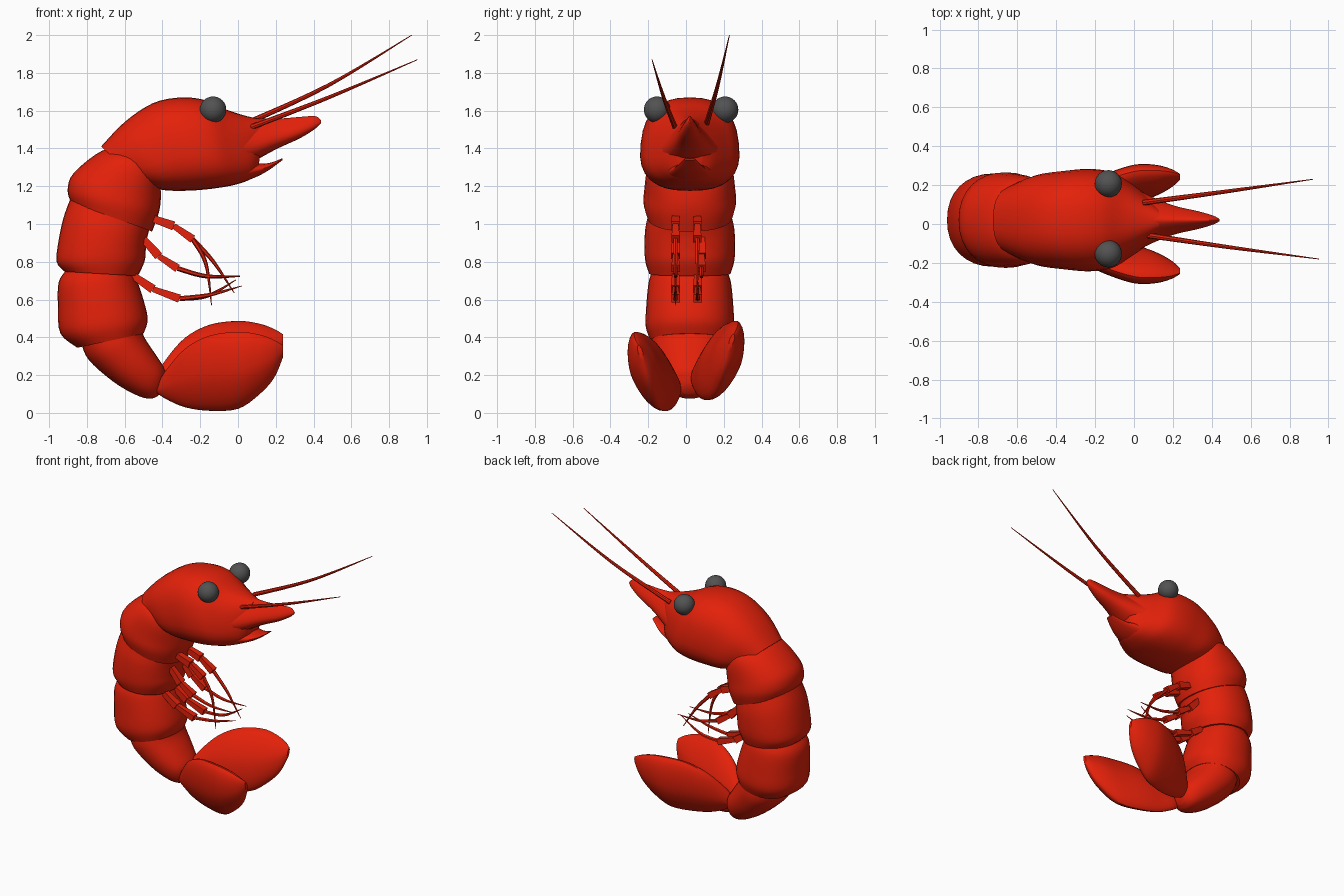
import bpy, bmesh, math
from mathutils import Vector

if "Cube" in bpy.data.objects:
    bpy.data.objects.remove(bpy.data.objects["Cube"])

YC = 0.02  # body mid plane


def material(name, rgb):
    m = bpy.data.materials.new(name)
    m.diffuse_color = (*rgb, 1)
    m.use_nodes = True
    m.node_tree.nodes["Principled BSDF"].inputs["Base Color"].default_value = m.diffuse_color
    return m


RED = material("shell red", (0.77, 0.015, 0.003))
GREY = material("eye grey", (0.085, 0.085, 0.085))


def finish(name, bm, mat, angle=40):
    bmesh.ops.recalc_face_normals(bm, faces=bm.faces)
    me = bpy.data.meshes.new(name)
    bm.to_mesh(me)
    bm.free()
    ob = bpy.data.objects.new(name, me)
    bpy.context.collection.objects.link(ob)
    me.materials.append(mat)
    bpy.ops.object.select_all(action='DESELECT')
    ob.select_set(True)
    bpy.context.view_layer.objects.active = ob
    if angle:
        bpy.ops.object.shade_smooth_by_angle(angle=math.radians(angle))
    return ob


def catmull(a, b, c, d, t):
    return 0.5 * (2 * b + (c - a) * t + (2 * a - 5 * b + 4 * c - d) * t * t
                  + (3 * b - a - 3 * c + d) * t ** 3)


def loft(name, secs, n=32, steps=4, power=2.0, skew=0.0, mat=RED, angle=40):
    """Skin of superellipse sections (centre, up, side), smoothed along the length."""
    rows = []
    for i in range(len(secs) - 1):
        q = [secs[max(0, min(len(secs) - 1, j))] for j in (i - 1, i, i + 1, i + 2)]
        for s in range(steps):
            rows.append([catmull(*(p[k] for p in q), s / steps) for k in range(3)])
    rows.append(secs[-1])
    bm = bmesh.new()
    rings = []
    for c, u, v in rows:
        ring = []
        for k in range(n):
            a = 2 * math.pi * k / n
            cu, sv = math.cos(a), math.sin(a)
            cu = math.copysign(abs(cu) ** (2 / power), cu)
            sv = math.copysign(abs(sv) ** (2 / power), sv) * (1 - skew * cu)
            ring.append(bm.verts.new(c + u * cu + v * sv))
        rings.append(ring)
    for r, s in zip(rings, rings[1:]):
        for k in range(n):
            bm.faces.new((r[k], r[(k + 1) % n], s[(k + 1) % n], s[k]))
    bm.faces.new(rings[0])
    bm.faces.new(rings[-1])
    return finish(name, bm, mat, angle)


def body(name, data, **kw):
    """Sections given as outer x, z, inner x, z, half width."""
    secs = []
    for ox, oz, ix, iz, w in data:
        o, i = Vector((ox, YC, oz)), Vector((ix, YC, iz))
        secs.append(((o + i) / 2, (o - i) / 2, Vector((0, w, 0))))
    return loft(name, secs, **kw)


# Head shell, pointed snout and lower jaw
body("head_shell", [
    (-.725, 1.41, -.50, 1.21, .18), (-.60, 1.54, -.40, 1.18, .232),
    (-.45, 1.64, -.28, 1.176, .252), (-.30, 1.67, -.18, 1.182, .26),
    (-.17, 1.655, -.08, 1.195, .243), (-.06, 1.605, 0, 1.212, .19),
    (.05, 1.57, .08, 1.245, .125), (.13, 1.555, .11, 1.30, .07)],
    power=2.55, skew=0.1)
body("snout", [
    (-.10, 1.60, -.04, 1.29, .19), (.05, 1.565, .06, 1.32, .125),
    (.20, 1.558, .20, 1.395, .07), (.33, 1.567, .33, 1.455, .042),
    (.41, 1.571, .41, 1.505, .02), (.44, 1.548, .44, 1.535, .005)],
    n=24, skew=0.5)
body("lower_jaw", [
    (-.05, 1.36, -.03, 1.205, .16), (.08, 1.325, .08, 1.242, .105),
    (.16, 1.322, .16, 1.283, .07), (.235, 1.348, .235, 1.338, .03)], n=24)

# Curled body rings
body("body_ring_1", [
    (-.60, 1.40, -.42, 1.30, .19), (-.72, 1.388, -.41, 1.20, .225),
    (-.87, 1.27, -.41, 1.11, .24), (-.902, 1.18, -.425, 1.04, .245),
    (-.885, 1.115, -.455, .96, .225)], power=2.2)
body("body_ring_2", [
    (-.885, 1.14, -.465, .985, .215), (-.925, 1.03, -.48, .93, .235),
    (-.952, .90, -.488, .865, .24), (-.96, .80, -.495, .80, .235),
    (-.92, .748, -.53, .725, .215)], power=2.2)
body("body_ring_3", [
    (-.91, .755, -.55, .735, .20), (-.95, .69, -.53, .69, .218),
    (-.953, .56, -.495, .58, .23), (-.94, .42, -.478, .49, .233),
    (-.85, .345, -.50, .42, .205)], power=2.2)
body("tail_ring", [
    (-.83, .37, -.51, .44, .20), (-.79, .28, -.49, .39, .20),
    (-.66, .165, -.43, .30, .17), (-.54, .095, -.39, .235, .13),
    (-.46, .075, -.385, .18, .085), (-.41, .10, -.388, .15, .04)], power=2.2)

# Tail fan: two thick leaves leaning outward
for side, lift, label in ((-1, 0, "near"), (1, .058, "far")):
    leaf = []
    for x, z, h, y, t in (
            (-.43, .125, .02, .05, .015), (-.38, .15, .08, .07, .04),
            (-.28, .185, .16, .117, .065), (-.15, .21, .205, .16, .084),
            (0, .225, .21, .205, .088), (.11, .255, .165, .224, .072),
            (.19, .285, .105, .235, .042), (.237, .325, .035, .242, .012)):
        leaf.append((Vector((x, side * y, z + lift)),
                     Vector((0, side * .31, .97)) * h,
                     Vector((0, -.95, side * .31)) * t))
    loft("tail_fan_" + label, leaf, n=28, power=1.7)

# Eyes
for s, label in ((-1, "near"), (1, "far")):
    bm = bmesh.new()
    bmesh.ops.create_uvsphere(bm, u_segments=32, v_segments=16, radius=.07)
    bmesh.ops.translate(bm, verts=bm.verts, vec=(-.132, YC + .007 + s * .18, 1.605))
    finish("eye_" + label, bm, GREY)


def tube(name, pts, radii, n=8, steps=6, angle=40):
    """Tapered rod through points."""
    p = [Vector(q) for q in pts]
    secs = []
    for i, c in enumerate(p):
        d = (p[min(i + 1, len(p) - 1)] - p[max(i - 1, 0)]).normalized()
        v = Vector((0, 1, 0))
        v = (v - d * v.dot(d)).normalized()
        secs.append((c, d.cross(v) * radii[i], v * radii[i]))
    return loft(name, secs, n=n, steps=steps, angle=angle)


# Feelers
tube("feeler_far", [(.05, .11, 1.535), (.48, .168, 1.735), (.92, .23, 2.0)], (.015, .010, .002))
tube("feeler_near", [(.05, -.055, 1.505), (.48, -.118, 1.67), (.95, -.18, 1.87)], (.015, .010, .002))


def prism(name, a, b, y, r0, r1):
    """Four sided limb piece, square to the y axis."""
    a, b = Vector((a[0], y, a[1])), Vector((b[0], y, b[1]))
    d = (b - a).normalized()
    u, v = d.cross(Vector((0, 1, 0))), Vector((0, 1, 0))
    loft(name, [(c, (u + v) * r, (u - v) * r) for c, r in ((a, r0), (b, r1))],
         n=4, steps=1, angle=0)


# Three pairs of legs: two blocky pieces and a thin curved end
LEGS = (
    ((-.47, 1.035), (-.34, .99), (-.24, .92), ((-.17, .79), (-.14, .57)), ((-.13, .80), (-.02, .635)), .06),
    ((-.50, .92), (-.42, .83), (-.32, .765), ((-.17, .725), (.01, .725)), ((-.17, .722), (.01, .722)), .082),
    ((-.56, .73), (-.45, .655), (-.31, .605), ((-.15, .625), (.02, .672)), ((-.16, .62), (-.01, .705)), .062))
for k, (root, knee, ankle, near, far, y_far) in enumerate(LEGS, 1):
    for y, tip, label in ((-.055, near, "near"), (y_far, far, "far")):
        name = f"leg_{k}_{label}"
        prism(name + "_upper", root, knee, y, .018, .024)
        prism(name + "_middle", knee, ankle, y, .015, .022)
        tube(name + "_tip", [(q[0], y, q[1]) for q in (ankle, *tip)], (.013, .010, .002), n=6)
